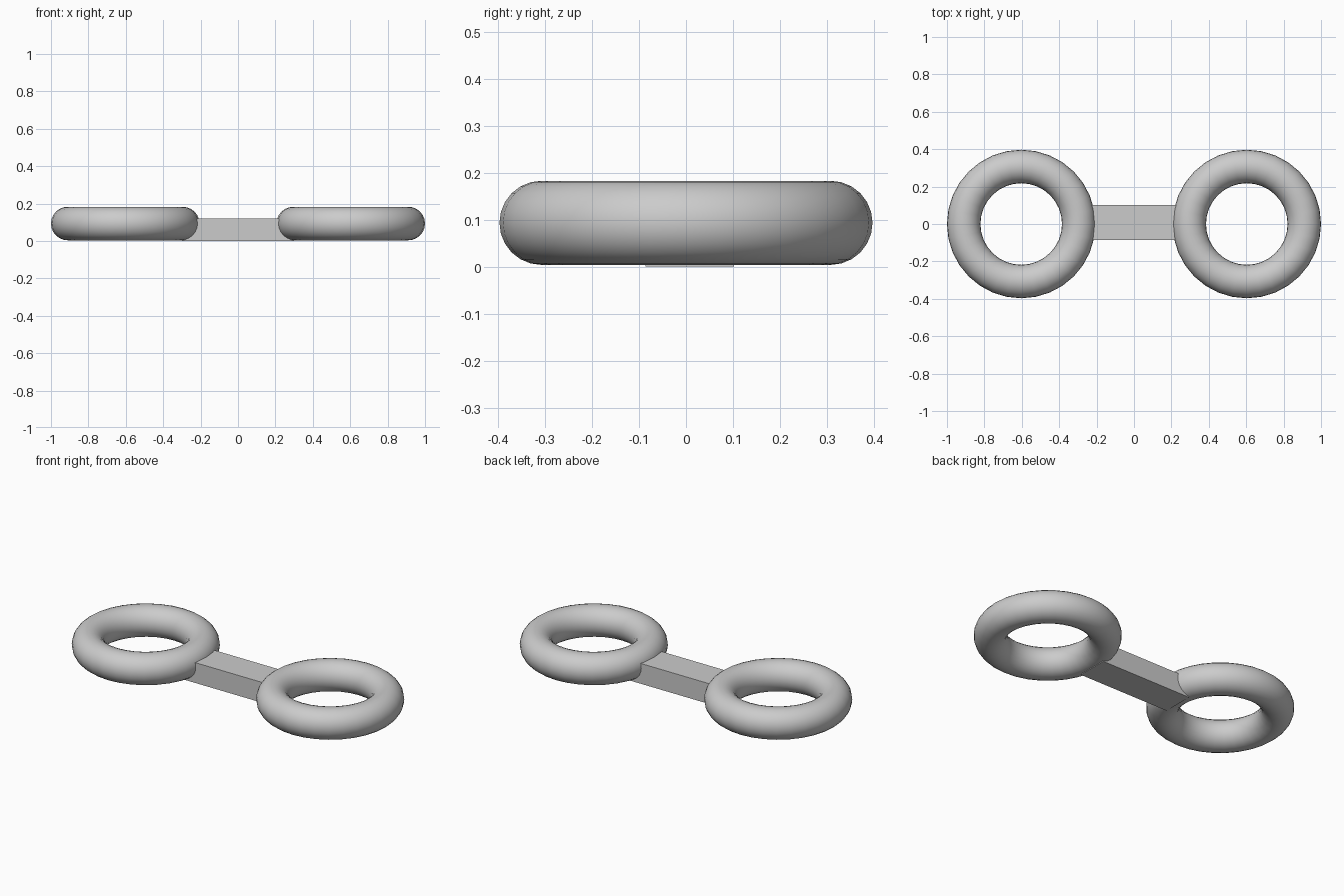
import bpy
import math

cube = bpy.data.objects.get("Cube")
if cube:
    bpy.data.objects.remove(cube, do_unlink=True)

GREY = (0.6, 0.6, 0.6, 1)
grey = bpy.data.materials.new("light_grey")
grey.use_nodes = True
grey.diffuse_color = GREY
grey.node_tree.nodes["Principled BSDF"].inputs["Base Color"].default_value = GREY


def finish(name):
    obj = bpy.context.object
    obj.name = name
    obj.data.materials.append(grey)
    return obj


# Two smooth rings lying flat
for name, side in (("left_ring", 1), ("right_ring", -1)):
    bpy.ops.mesh.primitive_torus_add(
        major_segments=32, minor_segments=24,
        major_radius=0.3075, minor_radius=0.0895,
        location=(side * 0.603, 0, 0.093))
    finish(name)
    bpy.ops.object.shade_smooth_by_angle(angle=math.radians(40))

# Flat-faced bar joining the rings, its ends buried in the tubes
bpy.ops.mesh.primitive_cube_add(size=1, location=(0, 0.008, 0.06))
bar = finish("connecting_bar")
bar.scale = (0.6, 0.188, 0.12)
bpy.ops.object.transform_apply(location=False, rotation=False, scale=True)
